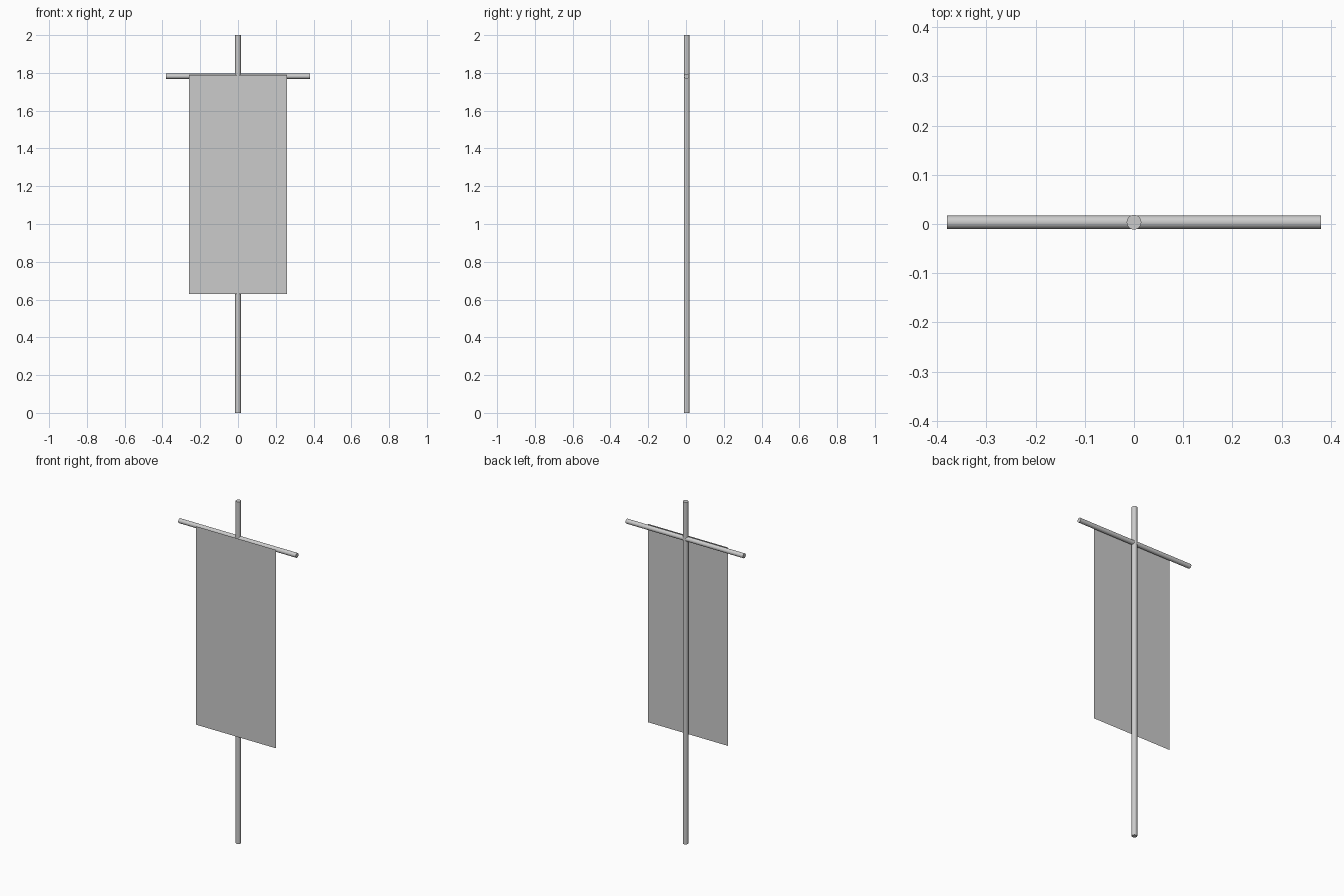
import bpy
from math import pi

if "Cube" in bpy.data.objects:
    bpy.data.objects.remove(bpy.data.objects["Cube"])

AXIS_Y = 0.0035   # depth of the pole and crossbar
CLOTH_Y = -0.0185  # the cloth hangs just in front of them


def rod(name, radius, length, location, rotation=(0, 0, 0)):
    bpy.ops.mesh.primitive_cylinder_add(vertices=16, radius=radius, depth=length,
                                        location=location, rotation=rotation)
    obj = bpy.context.object
    obj.name = name
    bpy.ops.object.shade_smooth_by_angle()
    return obj


# Upright pole and horizontal crossbar
rod("pole", 0.015, 2.0, (0, AXIS_Y, 1.0))
rod("crossbar", 0.0135, 0.76, (0, AXIS_Y, 1.782), (0, pi / 2, 0))

# Flat single-sheet cloth facing the front
top, bottom, half_width = 1.79, 0.63, 0.26
mesh = bpy.data.meshes.new("banner_cloth")
mesh.from_pydata([(-half_width, CLOTH_Y, bottom), (half_width, CLOTH_Y, bottom),
                  (half_width, CLOTH_Y, top), (-half_width, CLOTH_Y, top)],
                 [], [(0, 1, 2, 3)])
bpy.context.collection.objects.link(bpy.data.objects.new("banner_cloth", mesh))
